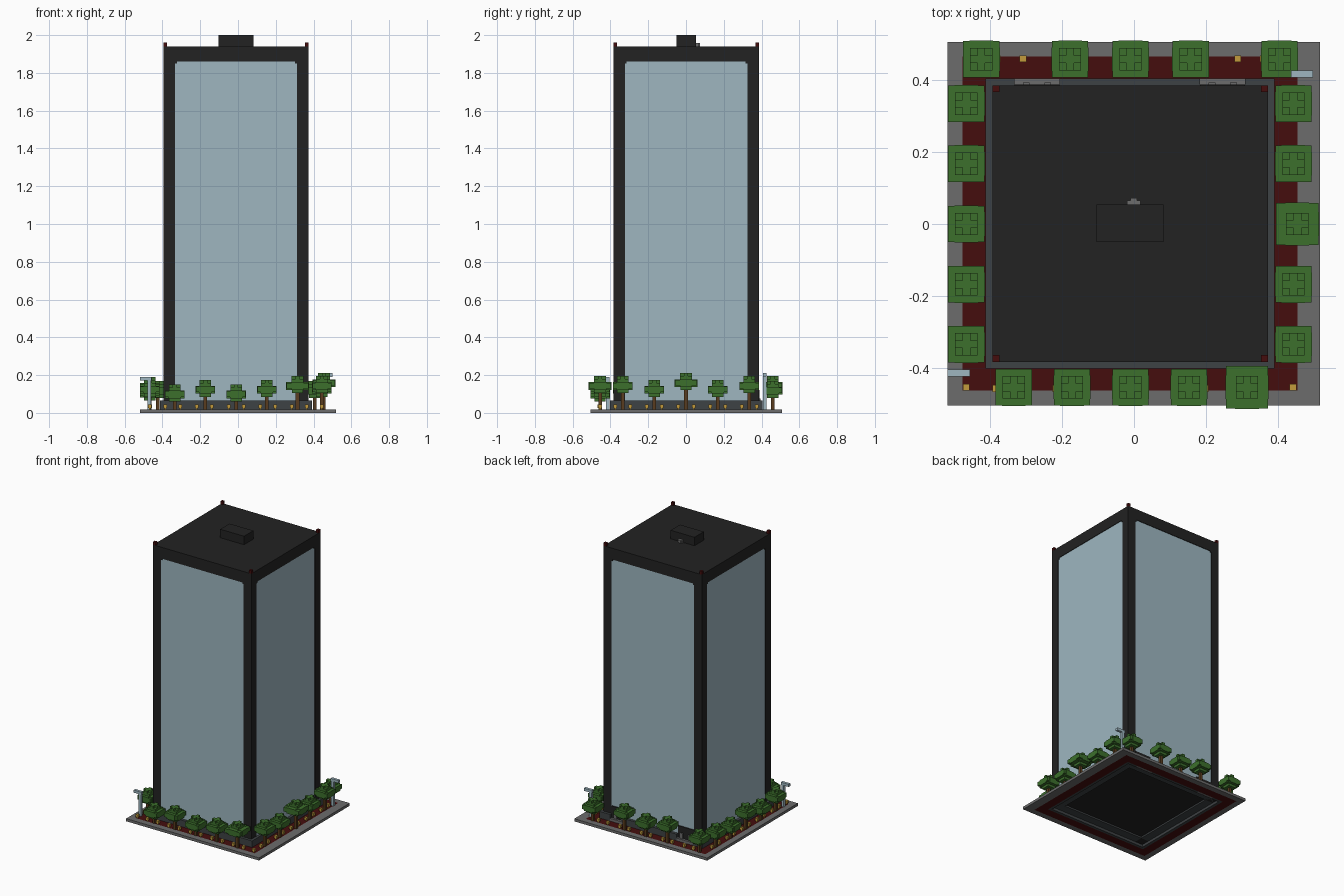
import bpy
import bmesh
from mathutils import Matrix, Vector

if "Cube" in bpy.data.objects:
    bpy.data.objects.remove(bpy.data.objects["Cube"])


def material(name, rgb):
    m = bpy.data.materials.new(name)
    m.use_nodes = True
    m.diffuse_color = (*rgb, 1)
    m.node_tree.nodes["Principled BSDF"].inputs["Base Color"].default_value = (*rgb, 1)
    return m


BLACK = material("black steel", (0.016, 0.016, 0.016))
GLASS = material("pale blue glass", (0.342, 0.468, 0.527))
GREY = material("paving grey", (0.15, 0.15, 0.15))
SLATE = material("slate grey", (0.048, 0.054, 0.058))
RED = material("dark red", (0.06, 0.004, 0.004))
GREEN = material("leaf green", (0.045, 0.162, 0.025))
BROWN = material("trunk brown", (0.10, 0.045, 0.013))
YELLOW = material("lamp yellow", (0.55, 0.33, 0.045))


def build(name, mat, boxes):
    """One object made of boxes given as (x0, x1, y0, y1, z0, z1)."""
    bm = bmesh.new()
    for x0, x1, y0, y1, z0, z1 in boxes:
        centre = Vector((x0 + x1, y0 + y1, z0 + z1)) / 2
        size = Matrix.Diagonal((x1 - x0, y1 - y0, z1 - z0, 1))
        bmesh.ops.create_cube(bm, size=1, matrix=Matrix.Translation(centre) @ size)
    mesh = bpy.data.meshes.new(name)
    bm.to_mesh(mesh)
    bm.free()
    mesh.materials.append(mat)
    ob = bpy.data.objects.new(name, mesh)
    bpy.context.collection.objects.link(ob)
    return ob


def ring(outer, inner, z0, z1):
    """Four boxes filling the band between two rectangles."""
    a, b, c, d = outer
    e, f, g, h = inner
    return [(a, b, c, g, z0, z1), (a, b, h, d, z0, z1),
            (a, e, g, h, z0, z1), (f, b, g, h, z0, z1)]


def block(x, y, z0, z1, wx, wy):
    return (x - wx / 2, x + wx / 2, y - wy / 2, y + wy / 2, z0, z1)


# Nested footprints: paving, red bed, plinth, tower
V = 0.0187
CX = -0.01
SLAB = (-0.52, 0.518, -0.506, 0.507)
BED = (-0.478, 0.456, -0.464, 0.467)
PLINTH = (-0.414, 0.392, -0.403, 0.405)
TOWER = (-0.394, 0.373, -0.384, 0.386)
X0, X1, Y0, Y1 = TOWER
TOP, COL = 1.94, 0.06
DOORS = (-0.27, 0.247)

build("paving_border", GREY, ring(SLAB, BED, 0, V))
build("planting_bed", RED, ring(BED, PLINTH, 0, V))

# Plinth, interrupted at the rear by the entrances
plinth = ring(PLINTH, TOWER, 0, 0.065)
plinth.pop(1)
edges = [PLINTH[0]] + [d + s * 0.0625 for d in DOORS for s in (-1, 1)] + [PLINTH[1]]
plinth += [(edges[i], edges[i + 1], Y1, PLINTH[3], 0, 0.065) for i in (0, 2, 4)]
build("plinth", SLATE, plinth)
build("plinth_inner_ledge", SLATE, ring(TOWER, (X0 + COL, X1 - COL, Y0 + COL, Y1 - COL), V, 0.04))
build("entrance_steps", GREY, [block(d, Y1 + V / 2, 0, 2 * V, 0.125, V) for d in DOORS])

# Tower frame: ground floor, corner columns, roof band
frame = [(X0, X1, Y0, Y1, 0.03, 0.06), (X0, X1, Y0, Y1, 1.86, TOP)]
frame += [(x, x + COL, y, y + COL, V, 1.9)
          for x in (X0, X1 - COL) for y in (Y0, Y1 - COL)]
build("tower_frame", BLACK, frame)

# Glass shaft and the small stepped corners at its head
R = 0.004
build("glass_walls", GLASS, [(X0 + R, X1 - R, Y0 + R, Y1 - R, 0.05, 1.87)])
C = COL + 0.01
build("glass_corner_steps", BLACK,
      [(x, x + C, y, y + C, 1.85, 1.87) for x in (X0, X1 - C) for y in (Y0, Y1 - C)])

# Rear doorways
build("doorways", BLACK, [block(d, Y1 - 0.002, V, 0.12, 0.125, 0.008) for d in DOORS])
build("door_posts", GREY, [block(d + s * 0.03, Y1 + 0.004, 2 * V, 0.075, V, 0.008)
                           for d in DOORS for s in (-1, 1)])

# Roof: plant room, rear hatch and corner beacons
build("roof_plant_room", BLACK, [(-0.104, 0.082, -0.05, 0.054, TOP, 2.0)])
build("roof_hatch", GREY, [(-0.02, 0.018, 0.054, 0.066, TOP, TOP + V),
                           (-0.01, 0.008, 0.054, 0.073, TOP, TOP + V)])
build("roof_beacons", RED, [(x, x + V, y, y + V, TOP, TOP + 0.022)
                            for x in (X0, X1 - V) for y in (Y0, Y1 - V)])

# Trees and yellow ground lamps on all four sides
SPOTS = (-0.335, -0.168, 0, 0.168, 0.335)
trunks, leaves, lamps = [], [], []


def tree(x, y, top, w=0.103):
    trunks.append(block(x, y, V, top - 0.06, V, V))
    leaves.append(block(x, y, top - 0.09, top - 0.07, 0.06, 0.06))
    leaves.append(block(x, y, top - 0.073, top - 0.032, w, 0.066))
    leaves.append(block(x, y, top - 0.073, top - 0.032, 0.066, w))
    leaves.append(block(x, y, top - 0.065, top - 0.036, w - 0.002, w - 0.002))
    leaves.append(block(x, y, top - 0.04, top - 0.016, 0.062, 0.062))
    leaves.append(block(x, y, top - 0.02, top, 0.062, 0.022))
    leaves.append(block(x, y, top - 0.02, top, 0.022, 0.062))


def lamp(x, y):
    lamps.append(block(x, y, V, 0.03, 0.008, 0.008))
    lamps.append(block(x, y, 0.026, 0.045, V, V))


for i, s in enumerate(SPOTS):
    low, high = (0.15, 0.175)[i % 2], (0.195, 0.175, 0.21)[min(i, 4 - i)]
    tree(CX + s * 0.97, -0.455, 0.195 if i == 4 else low, 0.12 if i == 4 else 0.103)
    tree(CX + s * (1.24 if i in (0, 4) else 1), 0.459, low + 0.02)
    tree(-0.467, s, high - 0.02)
    tree(0.455 if i == 2 else 0.444, s, high, 0.12 if i == 2 else 0.103)
    for o in (-0.04, 0.04):
        lamp(CX + s + o, -0.458)
        lamp(CX + s + o * 0.9, 0.46)
        lamp(-0.465, s + o)
        lamp(0.443, s + o)
for x in (-0.467, 0.443):
    lamp(x, -0.455)

build("tree_trunks", BROWN, trunks)
build("tree_leaves", GREEN, leaves)
build("ground_lamps", YELLOW, lamps)

# Street lights at two opposite corners
for name, x, y, top, side in (("front_street_light", -0.47, -0.415, 0.19, -1),
                              ("rear_street_light", 0.45, 0.418, 0.21, 1)):
    build(name, GLASS, [block(x, y, V, top, V, V),
                        block(x + side * 0.018, y, top - V, top, 0.062, V)])
